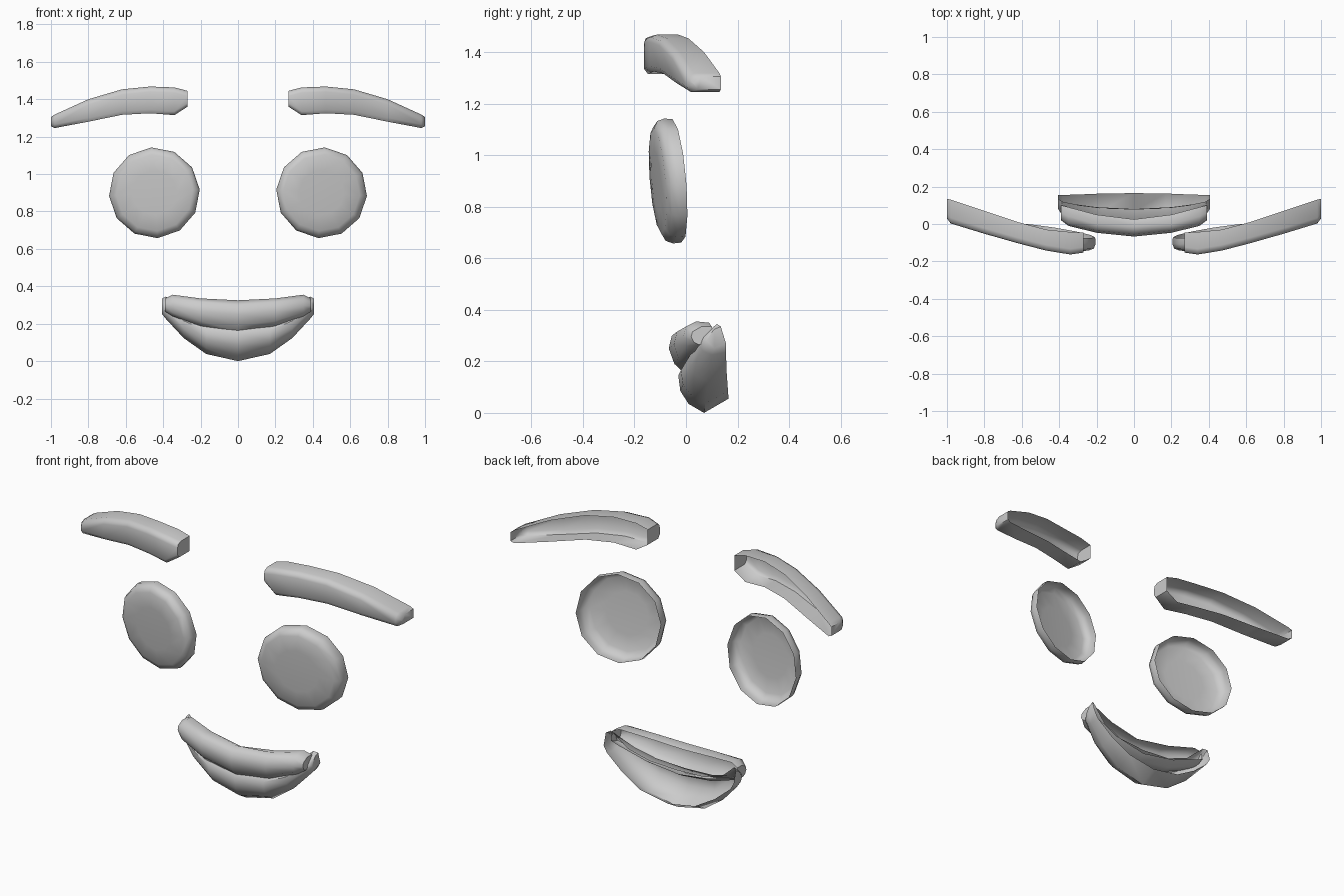
import bpy, bmesh, math

grey = bpy.data.materials.new("plain grey")
grey.diffuse_color = (0.6, 0.6, 0.6, 1)


def loft(name, rings, closed=False, caps=(), angle=50):
    """Skin rings of points into an open-backed shell facing the front."""
    bm = bmesh.new()
    rows = [[bm.verts.new(p) for p in ring] for ring in rings]
    n = len(rows[0])
    for a, b in zip(rows, rows[1:]):
        for i in range(n if closed else n - 1):
            j = (i + 1) % n
            bm.faces.new((a[i], a[j], b[j], b[i]))
    for c in caps:
        bm.faces.new(rows[c])
    bmesh.ops.recalc_face_normals(bm, faces=bm.faces)
    if sum(f.normal.y * f.calc_area() for f in bm.faces) > 0:
        bmesh.ops.reverse_faces(bm, faces=bm.faces)
    me = bpy.data.meshes.new(name)
    bm.to_mesh(me)
    bm.free()
    ob = bpy.data.objects.new(name, me)
    bpy.context.collection.objects.link(ob)
    me.materials.append(grey)
    bpy.ops.object.select_all(action='DESELECT')
    bpy.context.view_layer.objects.active = ob
    ob.select_set(True)
    bpy.ops.object.shade_smooth_by_angle(angle=math.radians(angle))
    return ob


# Eyebrow stations: x, top z, bottom z, front y, back y
BROW = [(0.27, 1.445, 1.36, -0.153, -0.045), (0.34, 1.463, 1.315, -0.163, -0.043),
        (0.47, 1.468, 1.325, -0.142, -0.03), (0.62, 1.453, 1.317, -0.103, 0.01),
        (0.80, 1.40, 1.28, -0.052, 0.07), (0.98, 1.318, 1.246, 0.003, 0.13),
        (1.0, 1.305, 1.255, 0.03, 0.135)]


def eyebrow(side, s):
    rings = []
    for x, zt, zb, yf, yb in BROW:
        prof = [(yb, zt), (yf + 0.03, zt), (yf + 0.006, zt - 0.01), (yf, zt - 0.028),
                (yf, zb + 0.02), (yf + 0.015, zb), (yb, zb)]
        rings.append([(s * x, y, z) for y, z in prof])
    loft("eyebrow_" + side, rings, caps=(0, -1))


# Eye: twelve-sided tilted dish; radius and depth of each ring
def eye(side, s):
    rings = []
    for r, d in [(0.24, 0.032), (0.243, 0.0), (0.233, -0.028), (0.205, -0.043), (0.12, -0.048)]:
        ring = []
        for k in range(12):
            a = math.radians(30 * k - 4)
            dx, dz = r * math.cos(a), r * math.sin(a)
            ring.append((s * (0.447 + dx), -0.067 + 0.15 * dx - 0.08 * dz + d, 0.90 + dz))
        rings.append(ring)
    loft("eye_" + side, rings, closed=True, caps=(-1,))


for side, s in (("right", 1), ("left", -1)):
    eyebrow(side, s)
    eye(side, s)

# Lips: (y, z) cross-sections from the middle out to the corner
UPPER = [
    (0.0, [(0.025, 0.305), (-0.015, 0.325), (-0.055, 0.30), (-0.067, 0.25),
           (-0.045, 0.19), (-0.01, 0.157), (0.04, 0.165), (0.08, 0.19)]),
    (0.2, [(0.05, 0.325), (0.0, 0.335), (-0.035, 0.315), (-0.047, 0.265),
           (-0.03, 0.215), (0.0, 0.185), (0.05, 0.19), (0.09, 0.22)]),
    (0.35, [(0.09, 0.35), (0.04, 0.355), (0.0, 0.335), (-0.01, 0.295),
            (0.0, 0.26), (0.03, 0.24), (0.07, 0.245), (0.11, 0.27)]),
    (0.39, [(0.10, 0.335), (0.06, 0.335), (0.025, 0.315), (0.02, 0.295),
            (0.03, 0.275), (0.05, 0.265), (0.08, 0.27), (0.11, 0.285)])]
LOWER = [
    (0.0, [(0.08, 0.21), (0.0, 0.19), (-0.03, 0.145), (-0.022, 0.085),
           (0.01, 0.035), (0.07, 0.0), (0.165, 0.055)]),
    (0.17, [(0.085, 0.22), (0.015, 0.205), (-0.02, 0.165), (-0.012, 0.11),
            (0.02, 0.07), (0.075, 0.038), (0.163, 0.085)]),
    (0.29, [(0.10, 0.26), (0.04, 0.245), (0.01, 0.215), (0.015, 0.175),
            (0.04, 0.145), (0.085, 0.123), (0.158, 0.155)]),
    (0.385, [(0.12, 0.345), (0.09, 0.32), (0.06, 0.29), (0.05, 0.265),
             (0.065, 0.24), (0.10, 0.225), (0.155, 0.235)]),
    (0.405, [(0.135, 0.335), (0.11, 0.325), (0.09, 0.30), (0.08, 0.28),
             (0.09, 0.26), (0.11, 0.25), (0.155, 0.27)])]


def lip(name, half):
    full = [(-x, p) for x, p in reversed(half[1:])] + half
    loft(name, [[(x, y, z) for y, z in p] for x, p in full], caps=(0, -1))


lip("upper_lip", UPPER)
lip("lower_lip", LOWER)
